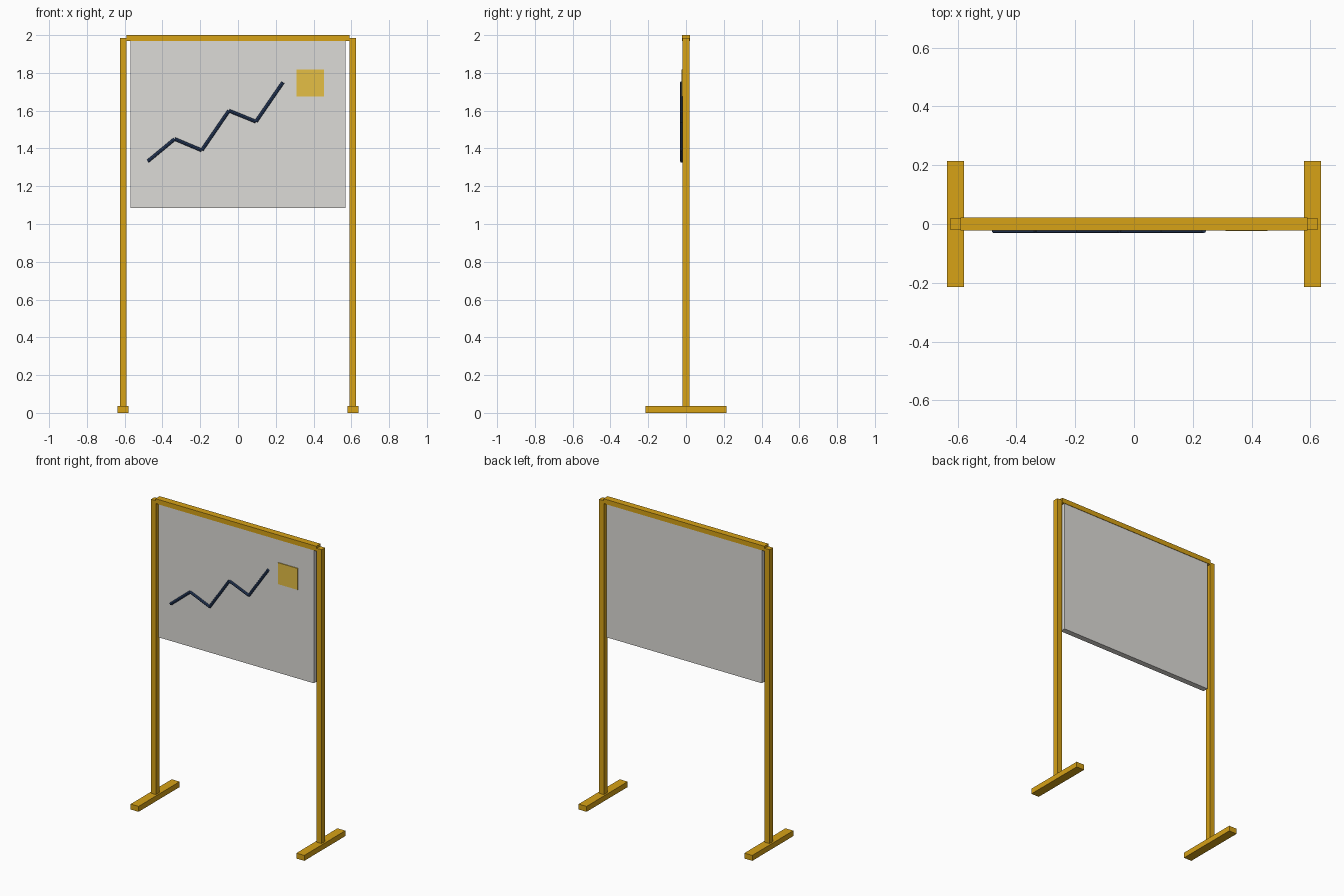
import bpy
from math import atan2, hypot, pi
from mathutils import Matrix

if "Cube" in bpy.data.objects:
    bpy.data.objects.remove(bpy.data.objects["Cube"])


def material(name, rgb):
    m = bpy.data.materials.new(name)
    m.diffuse_color = (*rgb, 1)
    m.use_nodes = True
    m.node_tree.nodes["Principled BSDF"].inputs["Base Color"].default_value = m.diffuse_color
    return m


YELLOW = material("frame_yellow", (0.68, 0.36, 0.008))
NOTE = material("note_yellow", (0.78, 0.52, 0.06))
NAVY = material("line_navy", (0.025, 0.055, 0.14))
WHITE = material("board_white", (0.72, 0.71, 0.68))


def box(name, lo, hi, mat):
    """Box between two opposite corners."""
    mid = [(a + b) / 2 for a, b in zip(lo, hi)]
    bpy.ops.mesh.primitive_cube_add(size=1, location=mid)
    ob = bpy.context.object
    ob.name = name
    ob.data.transform(Matrix.Diagonal([b - a for a, b in zip(lo, hi)] + [1]))
    ob.data.materials.append(mat)
    return ob


# Posts and feet on both sides
for side, s in (("left", -1), ("right", 1)):
    x = s * 0.608
    box(f"{side}_post", (x - 0.018, -0.018, 0.03), (x + 0.018, 0.018, 1.985), YELLOW)
    box(f"{side}_foot", (x - 0.029, -0.215, 0), (x + 0.029, 0.215, 0.036), YELLOW)

# Top rail and hanging board
box("top_rail", (-0.59, -0.022, 1.968), (0.59, 0.022, 2.0), YELLOW)
box("board", (-0.57, -0.019, 1.085), (0.57, 0.019, 1.975), WHITE)

# Square note on the board
box("square_note", (0.311, -0.024, 1.675), (0.454, -0.018, 1.817), NOTE)

# Zigzag chart line made of slim rods
points = [(-0.478, 1.332), (-0.335, 1.45), (-0.192, 1.39),
          (-0.048, 1.6), (0.095, 1.542), (0.238, 1.75)]
for i, ((x0, z0), (x1, z1)) in enumerate(zip(points, points[1:])):
    bpy.ops.mesh.primitive_cylinder_add(
        vertices=8, radius=0.009, depth=hypot(x1 - x0, z1 - z0),
        location=((x0 + x1) / 2, -0.022, (z0 + z1) / 2),
        rotation=(0, pi / 2 - atan2(z1 - z0, x1 - x0), 0))
    rod = bpy.context.object
    rod.name = f"chart_line_{i + 1}"
    rod.data.materials.append(NAVY)
